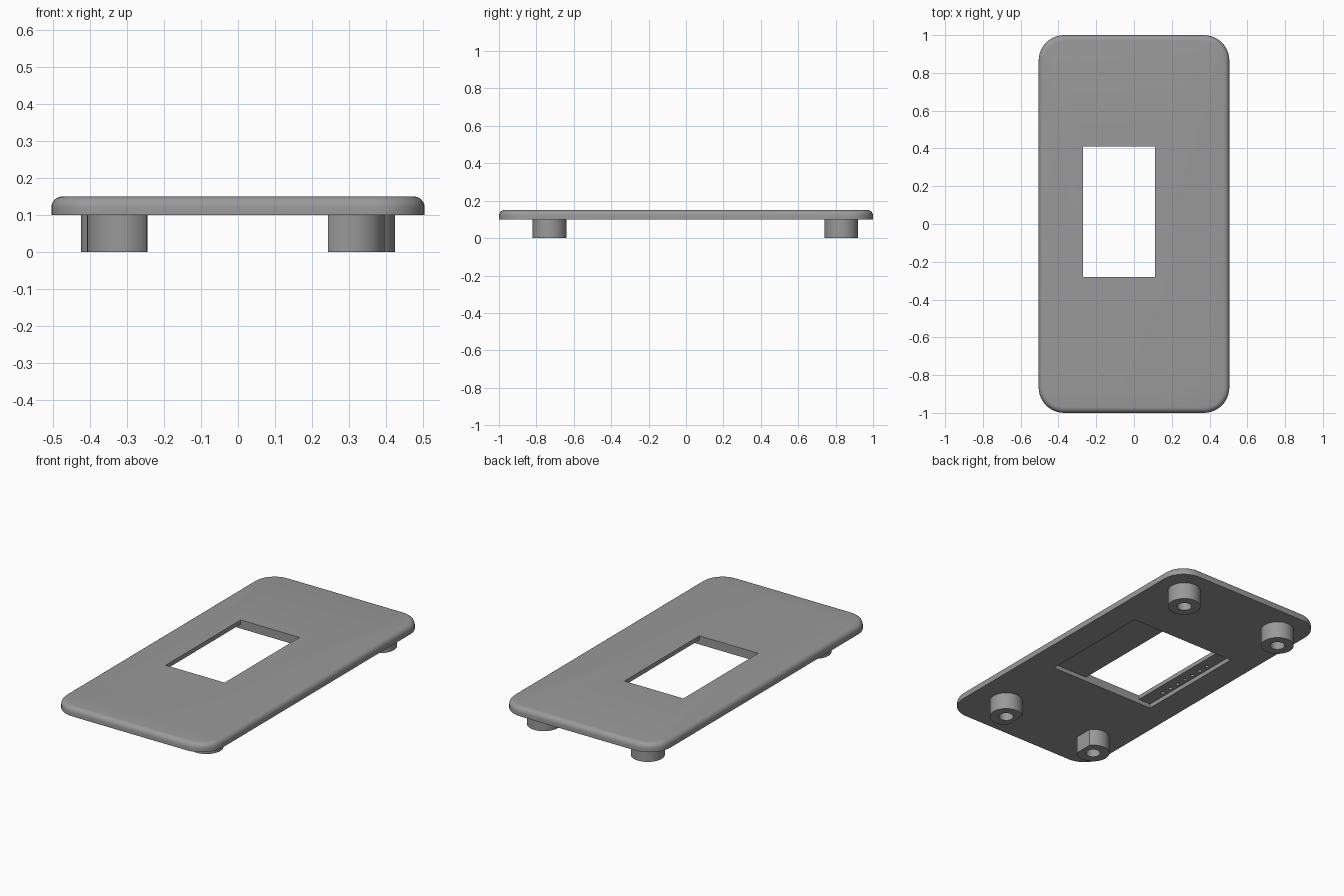
import bpy, bmesh, math

if "Cube" in bpy.data.objects:
    bpy.data.objects.remove(bpy.data.objects["Cube"])

grey = bpy.data.materials.new("plain_grey")
grey.diffuse_color = (0.32, 0.32, 0.32, 1)
grey.use_nodes = True
grey.node_tree.nodes["Principled BSDF"].inputs["Base Color"].default_value = grey.diffuse_color


def add_object(name, bm):
    bmesh.ops.recalc_face_normals(bm, faces=bm.faces)
    mesh = bpy.data.meshes.new(name)
    bm.to_mesh(mesh)
    bm.free()
    mesh.materials.append(grey)
    ob = bpy.data.objects.new(name, mesh)
    bpy.context.collection.objects.link(ob)
    return ob


def activate(ob):
    bpy.ops.object.select_all(action='DESELECT')
    ob.select_set(True)
    bpy.context.view_layer.objects.active = ob


def smooth(ob):
    activate(ob)
    bpy.ops.object.shade_smooth_by_angle(angle=math.radians(25))


def cut(ob, cutter):
    mod = ob.modifiers.new("cut", 'BOOLEAN')
    mod.operation, mod.solver, mod.object = 'DIFFERENCE', 'EXACT', cutter
    activate(ob)
    bpy.ops.object.modifier_apply(modifier=mod.name)
    bpy.data.objects.remove(cutter)


def bridge(bm, a, b):
    n = len(a)
    for i in range(n):
        bm.faces.new((a[i], a[(i + 1) % n], b[(i + 1) % n], b[i]))


# Plate: stacked rounded rectangles with a filleted top edge
HX, HY, CORNER, FILLET, Z0, Z1 = 0.505, 1.0, 0.135, 0.03, 0.10, 0.15


def rounded_ring(bm, inset, z, steps=10):
    r, ring = CORNER - inset, []
    for k, (sx, sy) in enumerate(((1, 1), (-1, 1), (-1, -1), (1, -1))):
        for i in range(steps + 1):
            a = math.pi / 2 * (k + i / steps)
            ring.append(bm.verts.new((sx * (HX - CORNER) + r * math.cos(a),
                                      sy * (HY - CORNER) + r * math.sin(a), z)))
    return ring


bm = bmesh.new()
rings = [rounded_ring(bm, 0, Z0)]
for i in range(7):
    a = math.pi / 2 * i / 6
    rings.append(rounded_ring(bm, FILLET * (1 - math.cos(a)),
                              Z1 - FILLET + FILLET * math.sin(a)))
for lower, upper in zip(rings, rings[1:]):
    bridge(bm, lower, upper)
bm.faces.new(rings[0])
bm.faces.new(rings[-1])
plate = add_object("plate", bm)

# Window with a wider pocket on the underside, cut as one stepped profile
bm = bmesh.new()
step = [(-0.35, 0.05), (0.34, 0.05), (0.34, 0.125), (0.11, 0.125),
        (0.11, 0.2), (-0.27, 0.2), (-0.27, 0.125), (-0.35, 0.125)]
ends = [[bm.verts.new((x, y, z)) for x, z in step] for y in (-0.28, 0.41)]
bridge(bm, *ends)
for e in ends:
    bm.faces.new(e)
cut(plate, add_object("window_cutter", bm))

# Row of small blind pin holes in the pocket ledge
bm = bmesh.new()
for i in range(7):
    loops = [[bm.verts.new((-0.325 + 0.011 * math.cos(math.tau * k / 12),
                            -0.14 + 0.063 * i + 0.011 * math.sin(math.tau * k / 12), z))
              for k in range(12)] for z in (0.11, 0.138)]
    bridge(bm, *loops)
    for e in loops:
        bm.faces.new(e)
cut(plate, add_object("pin_hole_cutter", bm))
smooth(plate)


# Feet: hollow cylinders, the front pair flattened on the inner side
def foot(name, x, y, flat=None, r=0.09, hole=0.04, segs=48):
    side = -1 if x > 0 else 1          # direction towards the middle
    bm = bmesh.new()

    def ring(radius, z):
        pts = []
        for k in range(segs):
            a = math.tau * k / segs
            u = radius * math.cos(a)
            if flat:
                u = min(u, flat)
            pts.append(bm.verts.new((x + side * u, y + radius * math.sin(a), z)))
        return pts

    ob, ot, ib, it = ring(r, 0), ring(r, Z0), ring(hole, 0), ring(hole, Z0)
    for a, b in ((ob, ot), (ot, it), (it, ib), (ib, ob)):
        bridge(bm, a, b)
    smooth(add_object(name, bm))


foot("back_left_foot", -0.335, 0.83)
foot("back_right_foot", 0.335, 0.83)
foot("front_left_foot", -0.318, -0.73, flat=0.071)
foot("front_right_foot", 0.307, -0.73, flat=0.064)
